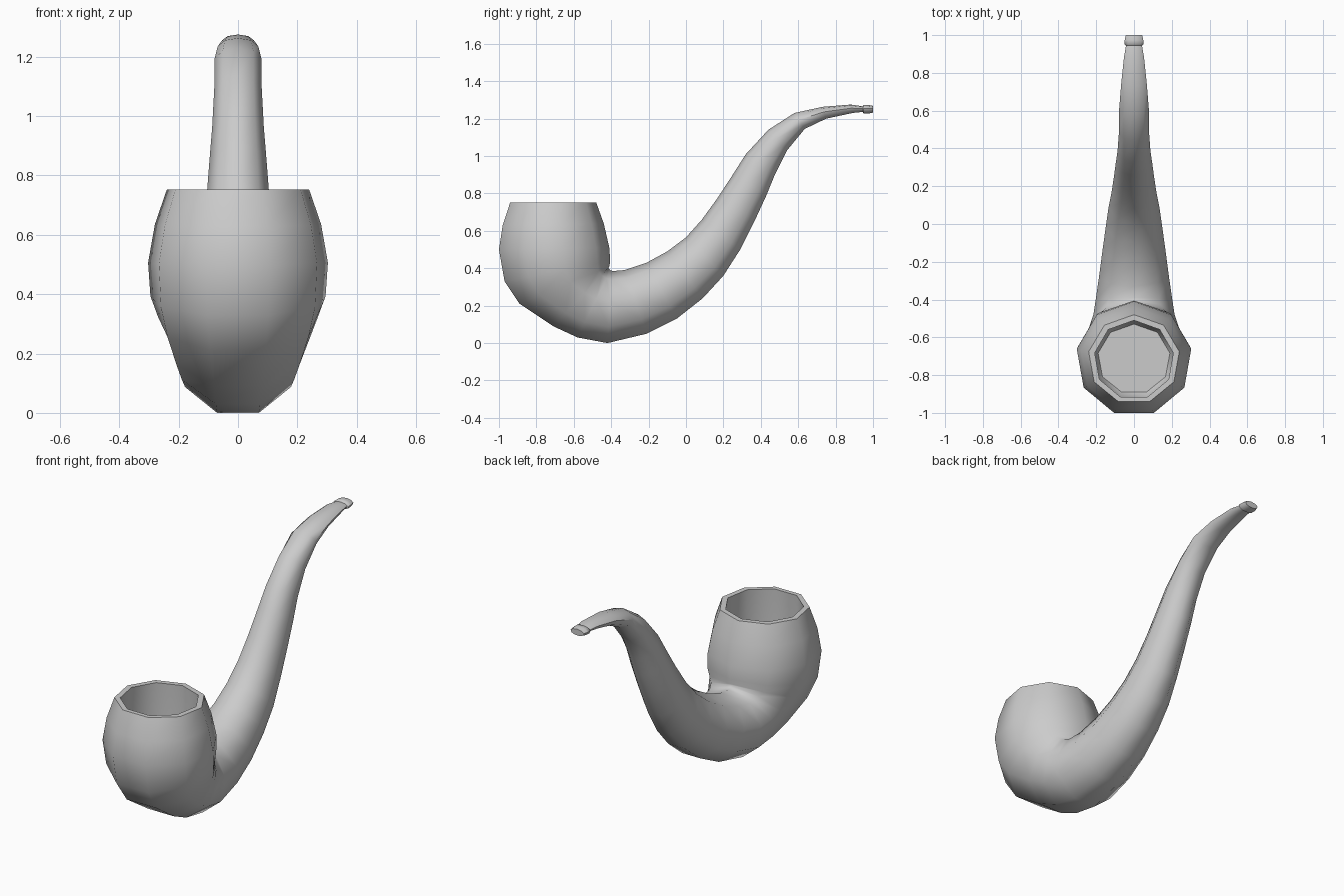
import bpy, bmesh, math

SIDES = 9
FLAT = 1 - math.cos(math.radians(160))   # span from the pointed side to the flat side

# Each station: inner point (y, z), outer point (y, z), half width in x
bowl = [
    (-.48, .752, -.94, .752, .24), (-.44, .64, -.98, .63, .28),
    (-.41, .51, -1.0, .50, .303), (-.405, .44, -.97, .33, .295),
    (-.41, .41, -.89, .21, .27), (-.415, .40, -.71, .09, .235),
    (-.405, .39, -.58, .03, .215),
]
stem = [
    (-.39, .385, -.42, 0, .203), (-.33, .39, -.21, .05, .185),
    (-.21, .43, -.05, .13, .167), (-.10, .49, .09, .24, .15),
    (0, .565, .20, .36, .135), (.085, .66, .29, .50, .118),
    (.165, .77, .37, .66, .106), (.25, .90, .43, .79, .096),
    (.32, 1.01, .475, .90, .087), (.44, 1.14, .54, 1.03, .08),
    (.58, 1.23, .635, 1.145, .079), (.73, 1.263, .75, 1.20, .068),
    (.88, 1.275, .89, 1.23, .053), (.945, 1.266, .945, 1.236, .042),
]
bit = [
    (.95, 1.273, .95, 1.227, .05), (.975, 1.273, .975, 1.227, .049),
    (1.0, 1.268, 1.0, 1.232, .043),
]
# Tobacco chamber, from the floor up to the inner rim
chamber = [
    (-.53, .33, -.89, .33, .19), (-.51, .37, -.915, .37, .21),
    (-.505, .55, -.92, .55, .214), (-.51, .752, -.915, .752, .208),
]


def ring(bm, station):
    """Nine-sided section, pointed on the inner side and flat on the outer side."""
    y0, z0, y1, z1, w = station
    verts = []
    for i in range(SIDES):
        t = 2 * math.pi * i / SIDES
        f = (1 - math.cos(t)) / FLAT
        x = w * math.sin(t) / math.sin(math.radians(80))
        verts.append(bm.verts.new((x, y0 + (y1 - y0) * f, z0 + (z1 - z0) * f)))
    return verts


# One continuous skin: chamber floor, rim, bowl, stem, bit
bm = bmesh.new()
rings = [ring(bm, s) for s in chamber + bowl + stem + bit]
for a, b in zip(rings, rings[1:]):
    for i in range(SIDES):
        j = (i + 1) % SIDES
        bm.faces.new((a[i], a[j], b[j], b[i]))
bm.faces.new(rings[0])
bm.faces.new(rings[-1])
bmesh.ops.recalc_face_normals(bm, faces=bm.faces)

mesh = bpy.data.meshes.new("pipe_body")
bm.to_mesh(mesh)
bm.free()
pipe = bpy.data.objects.new("pipe_body", mesh)
bpy.context.collection.objects.link(pipe)

# Smooth skin with crisp rim and bit edges
bpy.context.view_layer.objects.active = pipe
pipe.select_set(True)
bpy.ops.object.shade_smooth_by_angle(angle=math.radians(55))
